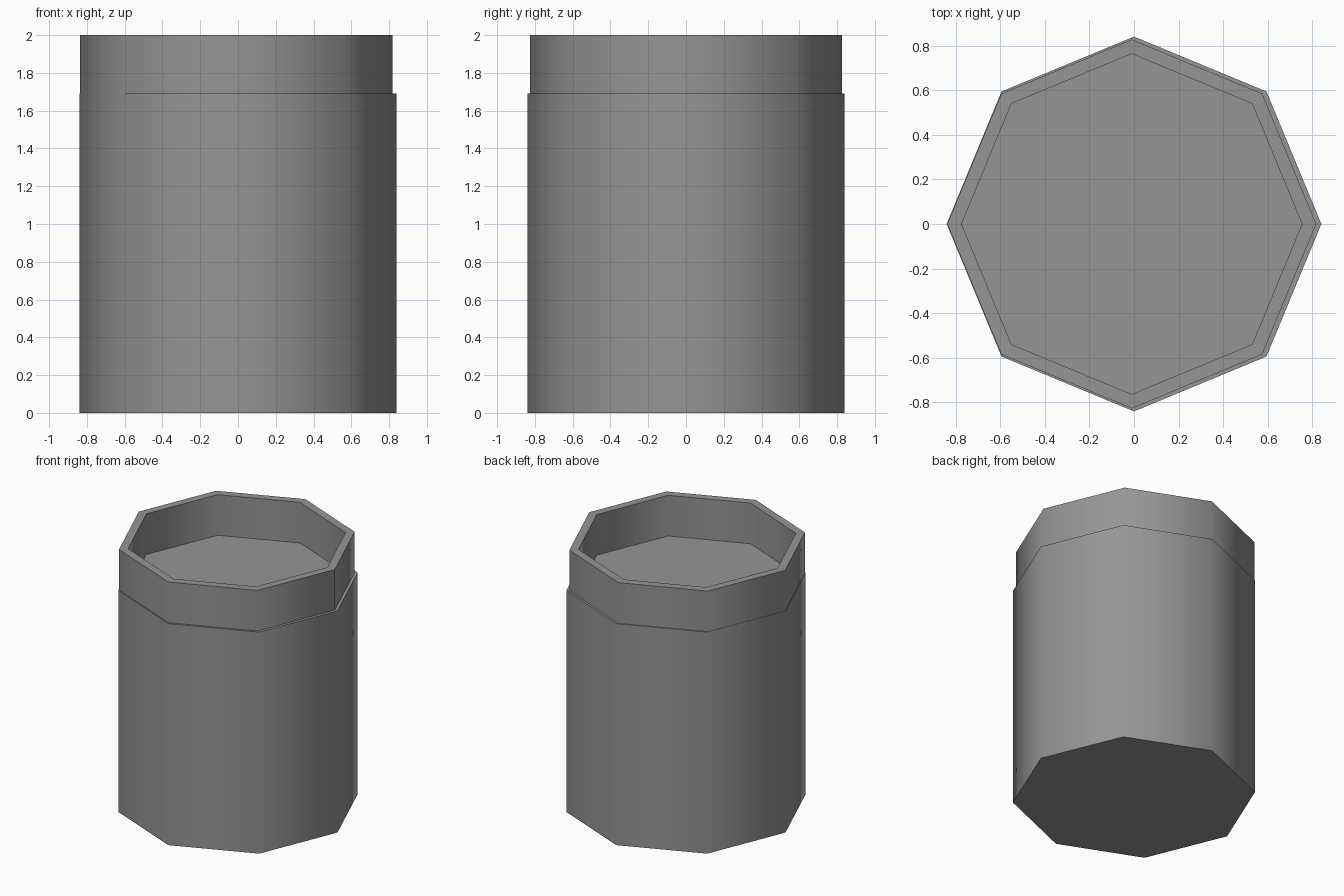
import bpy
import bmesh
from math import cos, sin, tau, radians

if "Cube" in bpy.data.objects:
    bpy.data.objects.remove(bpy.data.objects["Cube"])

SIDES = 8
BODY_TOP = 1.69

grey = bpy.data.materials.new("plain grey")
grey.use_nodes = True
grey.diffuse_color = (0.3, 0.3, 0.3, 1)
grey.node_tree.nodes["Principled BSDF"].inputs["Base Color"].default_value = (0.3, 0.3, 0.3, 1)


def octagonal_part(name, profile, centre_x=0.0, closed=False):
    """Sweep (radius, height) points round an octagon, capping open ends."""
    bm = bmesh.new()
    rings = [[bm.verts.new((centre_x + r * cos(tau * i / SIDES),
                            r * sin(tau * i / SIDES), z))
              for i in range(SIDES)] for r, z in profile]
    pairs = list(zip(rings, rings[1:]))
    if closed:
        pairs.append((rings[-1], rings[0]))
    else:
        bm.faces.new(rings[0])
        bm.faces.new(rings[-1])
    for low, high in pairs:
        for i in range(SIDES):
            j = (i + 1) % SIDES
            bm.faces.new((low[i], low[j], high[j], high[i]))
    bmesh.ops.recalc_face_normals(bm, faces=bm.faces)
    mesh = bpy.data.meshes.new(name)
    bm.to_mesh(mesh)
    bm.free()
    mesh.materials.append(grey)
    obj = bpy.data.objects.new(name, mesh)
    bpy.context.collection.objects.link(obj)
    # Smooth round the sides, sharp at the rims
    bpy.ops.object.select_all(action="DESELECT")
    obj.select_set(True)
    bpy.context.view_layer.objects.active = obj
    bpy.ops.object.shade_smooth_by_angle(angle=radians(60))


# Solid container body
octagonal_part("body", [(0.84, 0), (0.84, BODY_TOP)])

# Raised collar, set slightly towards the right side
octagonal_part("collar", [(0.827, BODY_TOP), (0.827, 2), (0.763, 2), (0.763, BODY_TOP)],
               centre_x=-0.01, closed=True)
